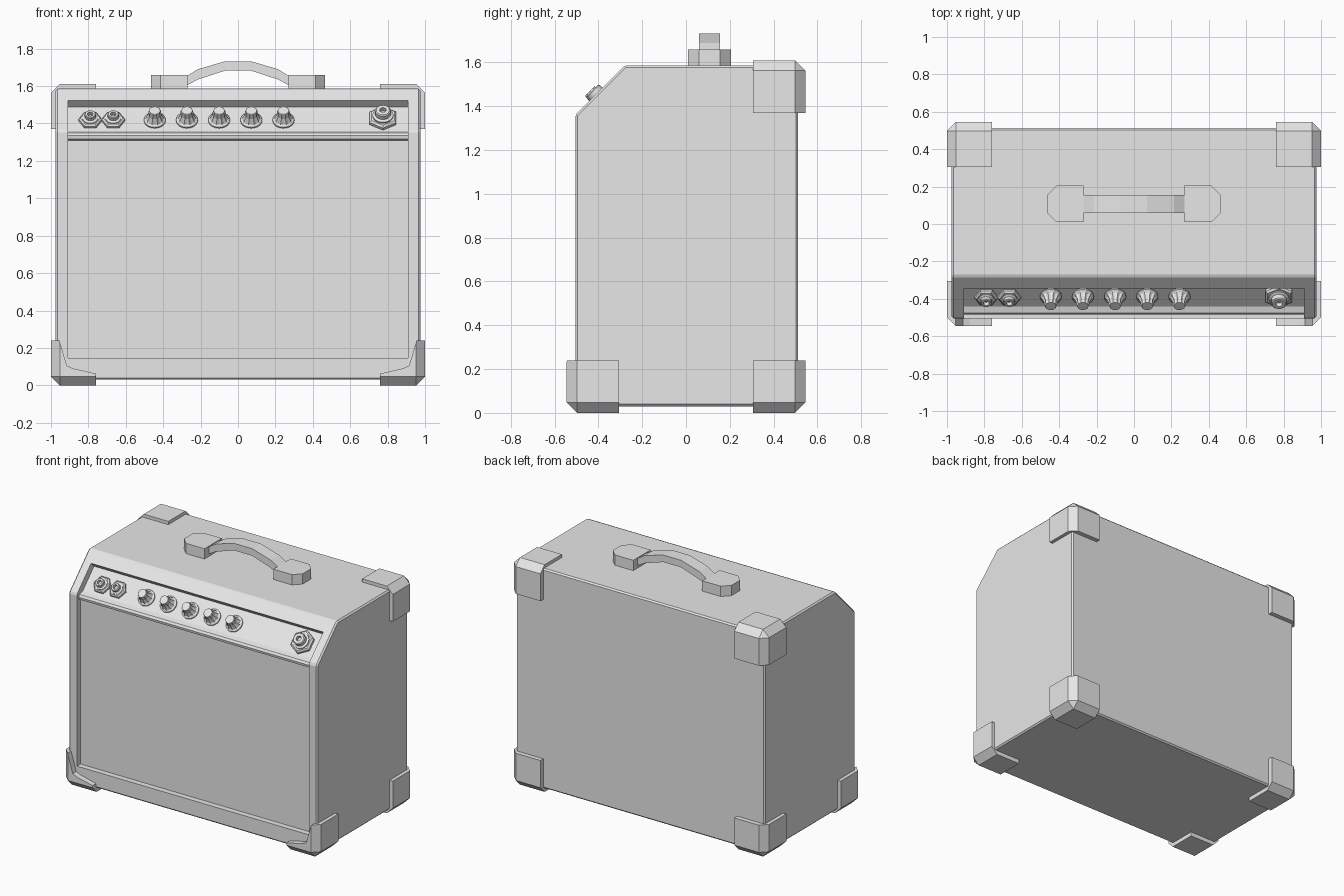
import bpy, bmesh, math
from mathutils import Matrix, Vector

if "Cube" in bpy.data.objects:
    bpy.data.objects.remove(bpy.data.objects["Cube"])

GREY = bpy.data.materials.new("plain_grey")
GREY.use_nodes = True
GREY.diffuse_color = (0.8, 0.8, 0.8, 1)
for node in GREY.node_tree.nodes:
    if node.type == 'BSDF_PRINCIPLED':
        node.inputs["Base Color"].default_value = (0.8, 0.8, 0.8, 1)


def finish(bm, name, smooth=False):
    bmesh.ops.recalc_face_normals(bm, faces=bm.faces)
    mesh = bpy.data.meshes.new(name)
    bm.to_mesh(mesh)
    bm.free()
    obj = bpy.data.objects.new(name, mesh)
    bpy.context.collection.objects.link(obj)
    mesh.materials.append(GREY)
    if smooth:
        activate(obj)
        bpy.ops.object.shade_smooth_by_angle(angle=math.radians(35))
    return obj


def activate(obj):
    bpy.ops.object.select_all(action='DESELECT')
    obj.select_set(True)
    bpy.context.view_layer.objects.active = obj


def prism(name, profile, axis, start, end, bevel=0):
    """Extrude a closed 2D profile along the x, y or z axis."""
    def place(p, d):
        co = list(p)
        co.insert("xyz".index(axis), d)
        return co
    bm = bmesh.new()
    a = [bm.verts.new(place(p, start)) for p in profile]
    b = [bm.verts.new(place(p, end)) for p in profile]
    bm.faces.new(a)
    bm.faces.new(b[::-1])
    for i in range(len(a)):
        j = (i + 1) % len(a)
        bm.faces.new((a[i], b[i], b[j], a[j]))
    bmesh.ops.recalc_face_normals(bm, faces=bm.faces)
    if bevel:
        bmesh.ops.bevel(bm, geom=bm.edges[:], offset=bevel, segments=1,
                        profile=0.5, affect='EDGES')
    return finish(bm, name)


def cut(obj, cutter):
    cutter.hide_render = True
    mod = obj.modifiers.new("cut", 'BOOLEAN')
    mod.operation = 'DIFFERENCE'
    mod.solver = 'EXACT'
    mod.object = cutter
    activate(obj)
    bpy.ops.object.modifier_apply(modifier=mod.name)
    bpy.data.objects.remove(cutter)


# Cabinet with sloped upper front, hollowed for the grille and control panel
cabinet = prism("cabinet", [(-0.505, 0.03), (0.512, 0.03), (0.512, 1.587),
                            (-0.28, 1.587), (-0.505, 1.362)], "x", -0.975, 0.975, 0.01)
cut(cabinet, prism("recess_cutter",
                   [(-0.6, 0.145), (-0.465, 0.145), (-0.465, 1.31), (-0.482, 1.318),
                    (-0.485, 1.335), (-0.475, 1.35), (-0.44, 1.36), (-0.312, 1.488),
                    (-0.412, 1.588), (-0.6, 1.588)], "x", -0.91, 0.91))


# Chamfered corner protectors
def corner_cap(name, sx, sy, sz):
    size = 0.24
    center = Vector((sx * (1 - size / 2), sy * (0.545 - size / 2),
                     1.61 - size / 2 if sz > 0 else size / 2))
    bm = bmesh.new()
    bmesh.ops.create_cube(bm, size=size)
    outer = []
    for e in bm.edges:
        mid = (e.verts[0].co + e.verts[1].co) / 2
        hits = [c * s > size / 4 for c, s in zip(mid, (sx, sy, sz))]
        if sum(hits) == 2:
            outer.append(e)
    bmesh.ops.bevel(bm, geom=outer, offset=0.047, segments=1, profile=0.5, affect='EDGES')
    bmesh.ops.translate(bm, verts=bm.verts, vec=center)
    return finish(bm, name)


for side, sx in (("left", 1), ("right", -1)):
    corner_cap("back_top_corner_" + side, sx, 1, 1)
    corner_cap("back_bottom_corner_" + side, sx, 1, -1)
    front = corner_cap("front_bottom_corner_" + side, sx, -1, -1)
    # Front flange is trimmed to a curved bracket around the grille
    trim = [(0.955, 0.26), (0.955, 0.24), (0.915, 0.105), (0.88, 0.09), (0.74, 0.058), (0.74, 0.26)]
    cut(front, prism("trim_cutter", [(sx * x, z) for x, z in trim], "y", -0.6, -0.4))

# Carrying handle: arched strap between two chamfered mounts
for side, sx in (("left", 1), ("right", -1)):
    mount = [(0.27, 0.01), (0.415, 0.01), (0.465, 0.06), (0.465, 0.155), (0.415, 0.205), (0.27, 0.205)]
    prism("handle_mount_" + side, [(sx * x, y) for x, y in mount], "z", 1.58, 1.66)
upper = [(0.29, 1.652), (0.27, 1.655), (0.215, 1.69), (0.07, 1.732)]
lower = [(0.07, 1.682), (0.215, 1.635), (0.27, 1.605), (0.29, 1.602)]
mirrored = [(-x, z) for x, z in reversed(upper + lower)]
prism("handle_strap", upper + mirrored[4:] + mirrored[:4] + lower, "y", 0.06, 0.155)


# Turned controls standing on the sloped panel
def turned(name, profile, sides, x, z, flute=0.0, turn=0.0):
    """Revolve (radius, height, fluted) rings and set them on the panel."""
    bm = bmesh.new()
    rings = []
    for r, h, fluted in profile:
        ring = []
        for i in range(sides):
            a = 2 * math.pi * i / sides + turn
            rad = r * (1 - flute) if fluted and i % 2 else r
            ring.append(bm.verts.new((rad * math.cos(a), rad * math.sin(a), h)))
        rings.append(ring)
    for a, b in zip(rings, rings[1:]):
        for i in range(sides):
            j = (i + 1) % sides
            bm.faces.new((a[i], a[j], b[j], b[i]))
    bm.faces.new(rings[0][::-1])
    bm.faces.new(rings[-1])
    bmesh.ops.transform(bm, verts=bm.verts, matrix=Matrix.Translation((x, z - 1.8, z))
                        @ Matrix.Rotation(math.radians(45), 4, 'X'))
    return finish(bm, name, smooth=sides > 6 and not flute)


for n in range(5):
    turned("knob_%d" % (n + 1),
           [(0.058, -0.005, False), (0.058, 0.008, False), (0.05, 0.016, True),
            (0.036, 0.045, True), (0.033, 0.073, True), (0.029, 0.077, False)],
           20, -0.445 + n * 0.172, 1.415, flute=0.14)


def socket(name, x, z, s, turn):
    turned(name + "_nut", [(0.062, -0.005, 0), (0.062, 0.014, 0), (0.052, 0.022, 0)],
           6, x, z, turn=turn)
    rings = [(0.042, 0.015), (0.042, 0.026), (0.03, 0.032), (0.03, 0.05), (0.026, 0.054),
             (0.015, 0.054), (0.015, 0.03)]
    turned(name + "_collar", [(r * s, h, 0) for r, h in rings], 16, x, z)


socket("input_socket_1", -0.79, 1.413, 1, 0)
socket("input_socket_2", -0.667, 1.413, 1, 0)

# Larger socket at the other end of the panel
turned("output_nut", [(0.082, -0.005, 0), (0.082, 0.016, 0), (0.07, 0.026, 0)],
       6, 0.775, 1.422, turn=math.pi / 6)
turned("output_collar", [(0.056, 0.02, 0), (0.056, 0.034, 0), (0.042, 0.04, 0), (0.042, 0.066, 0),
                         (0.036, 0.071, 0), (0.018, 0.071, 0), (0.018, 0.045, 0)], 16, 0.775, 1.422)
